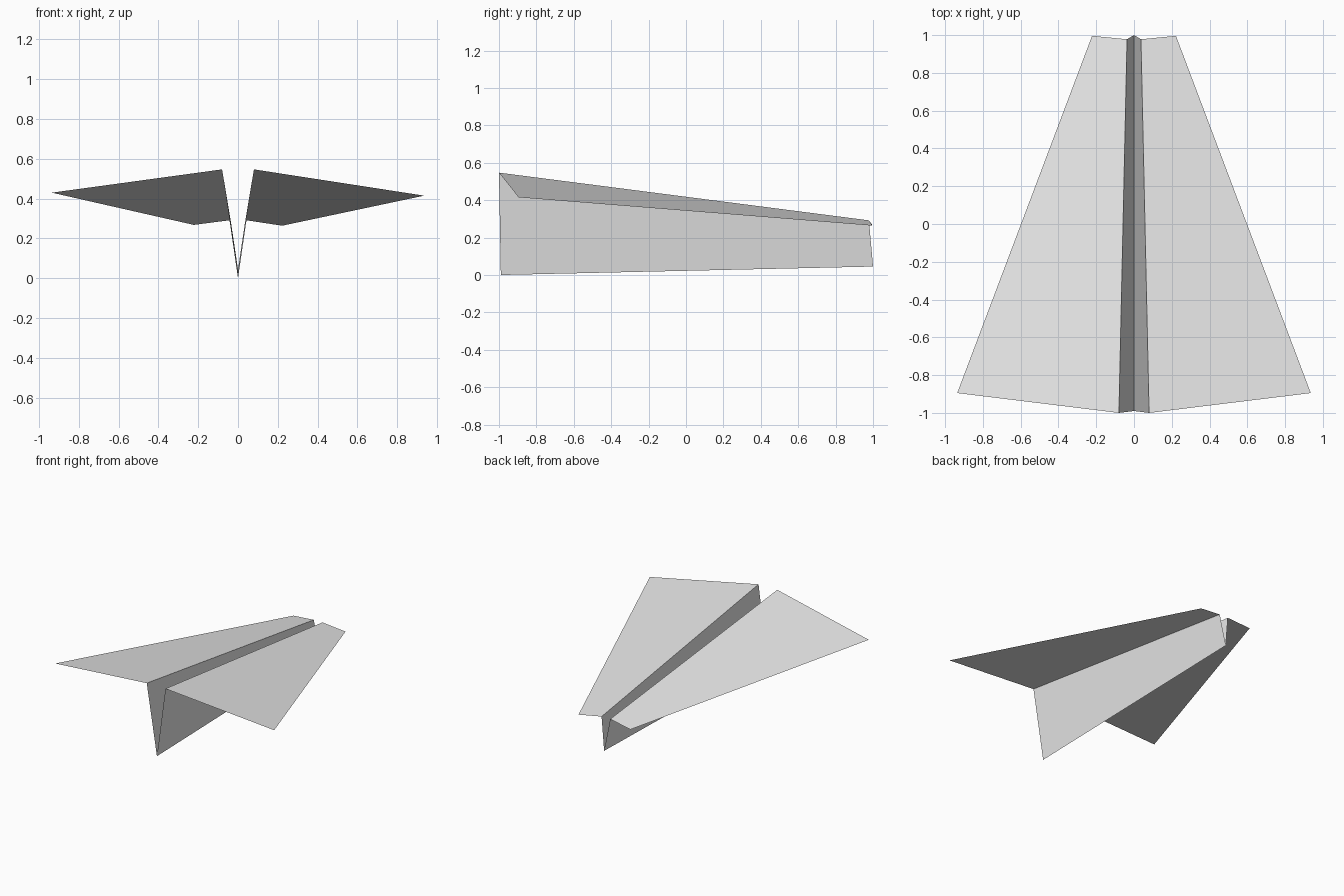
import bpy

# Remove the default cube
cube = bpy.data.objects.get("Cube")
if cube:
    bpy.data.objects.remove(cube, do_unlink=True)

# Paper material
paper = bpy.data.materials.new("grey_paper")
paper.use_nodes = True
colour = (0.8, 0.8, 0.8, 1.0)
paper.diffuse_color = colour
paper.node_tree.nodes["Principled BSDF"].inputs["Base Color"].default_value = colour


def folded_strip(name, front, back):
    """Join a front and a back fold profile with one flat panel per segment."""
    n = len(front)
    faces = [(i, i + 1, n + i + 1, n + i) for i in range(n - 1)]
    mesh = bpy.data.meshes.new(name)
    mesh.from_pydata(front + back, [], faces)
    mesh.materials.append(paper)
    obj = bpy.data.objects.new(name, mesh)
    bpy.context.collection.objects.link(obj)
    return obj


# Fold lines shared by the keel and the wings
def root_front(side):
    return (side * 0.08, -1.0, 0.547)


def root_back(side):
    return (side * 0.037, 0.978, 0.292)


# V-shaped keel
folded_strip("keel",
             [root_front(-1), (0, -0.99, 0), root_front(1)],
             [root_back(-1), (0, 1.0, 0.045), root_back(1)])

# Wings, with the right one lifted slightly at its tip
for name, side, tip_z, tail_z in (("left_wing", 1, 0.415, 0.264),
                                  ("right_wing", -1, 0.43, 0.268)):
    front = [root_front(side), (side * 0.936, -0.895, tip_z)]
    back = [root_back(side), (side * 0.222, 0.996, tail_z)]
    if side < 0:
        front.reverse()
        back.reverse()
    folded_strip(name, front, back)
